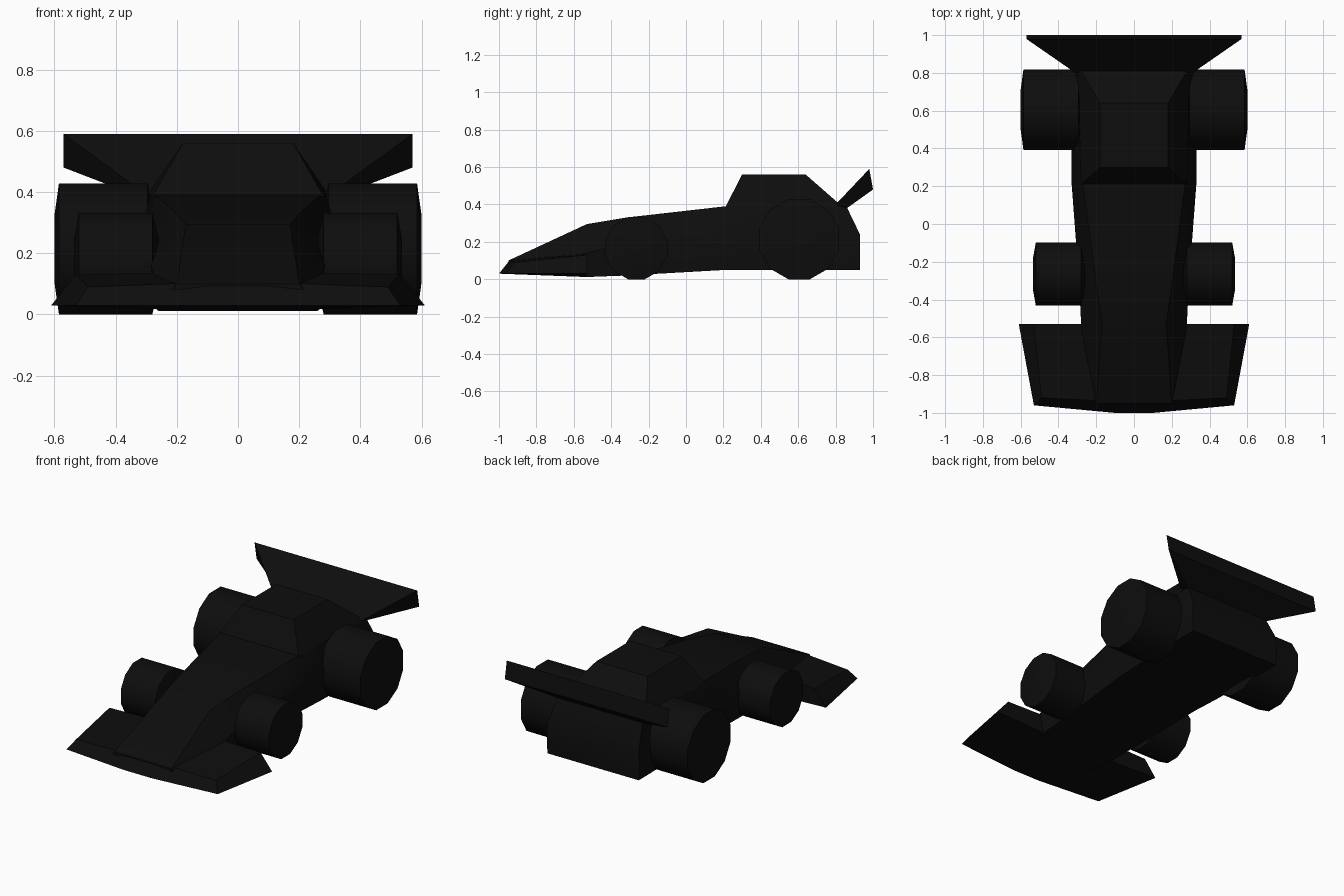
import bpy, bmesh, math

if "Cube" in bpy.data.objects:
    bpy.data.objects.remove(bpy.data.objects["Cube"])

black = bpy.data.materials.new("black_paint")
black.diffuse_color = (0.004, 0.004, 0.004, 1)
black.use_nodes = True
black.node_tree.nodes["Principled BSDF"].inputs["Base Color"].default_value = black.diffuse_color


def loft(name, rings, angle=35):
    """Skin a list of equal-length closed rings and cap both ends."""
    bm = bmesh.new()
    vr = [[bm.verts.new(p) for p in ring] for ring in rings]
    n = len(vr[0])
    for a, b in zip(vr, vr[1:]):
        for i in range(n):
            j = (i + 1) % n
            bm.faces.new((a[i], a[j], b[j], b[i]))
    bm.faces.new(vr[0])
    bm.faces.new(vr[-1])
    bmesh.ops.recalc_face_normals(bm, faces=bm.faces)
    me = bpy.data.meshes.new(name)
    bm.to_mesh(me)
    bm.free()
    ob = bpy.data.objects.new(name, me)
    bpy.context.collection.objects.link(ob)
    me.materials.append(black)
    bpy.ops.object.select_all(action='DESELECT')
    ob.select_set(True)
    bpy.context.view_layer.objects.active = ob
    bpy.ops.object.shade_smooth_by_angle(angle=math.radians(angle))
    return ob


def section(y, zb, zm, zt, wb, wm, wt):
    """Six-sided body cross-section: bottom, waist and top half widths."""
    half = [(wb, zb), (wm, zm), (wt, zt)]
    return [(x, y, z) for x, z in half] + [(-x, y, z) for x, z in reversed(half)]


# Body from nose to tail
loft("body", [section(*s) for s in (
    (-0.95, 0.03, 0.06, 0.10, 0.22, 0.23, 0.20),
    (-0.53, 0.012, 0.14, 0.295, 0.26, 0.28, 0.17),
    (-0.32, 0.02, 0.19, 0.33, 0.27, 0.29, 0.20),
    (0.21, 0.05, 0.24, 0.39, 0.30, 0.33, 0.27),
    (0.40, 0.05, 0.24, 0.39, 0.31, 0.33, 0.285),
    (0.86, 0.05, 0.24, 0.385, 0.32, 0.325, 0.30),
    (0.93, 0.05, 0.14, 0.24, 0.32, 0.325, 0.32),
)])

# Engine cover: tapered block on the rear deck
loft("engine_cover", [
    [(-0.28, 0.21, 0.385), (0.28, 0.21, 0.385), (0.30, 0.84, 0.385), (-0.30, 0.84, 0.385)],
    [(-0.18, 0.30, 0.56), (0.18, 0.30, 0.56), (0.18, 0.64, 0.56), (-0.18, 0.64, 0.56)],
])

# Front wing: profiles from the left tip to the right tip
tip = [(0.53, -0.96, 0.03), (0.49, -0.92, 0.09), (0.53, -0.53, 0.13), (0.61, -0.53, 0.03)]
mid = [(0.1, -1.0, 0.03), (0.1, -0.94, 0.105), (0.1, -0.53, 0.14), (0.1, -0.53, 0.012)]
mirror = lambda ring: [(-x, y, z) for x, y, z in ring]
loft("front_wing", [mirror(tip), mirror(mid), mid, tip])

# Rear wing flaring up and out of the tail
loft("rear_wing", [
    [(-0.31, 0.80, 0.40), (0.31, 0.80, 0.40), (0.31, 0.86, 0.38), (-0.31, 0.86, 0.38)],
    [(-0.57, 0.98, 0.59), (0.57, 0.98, 0.59), (0.57, 1.0, 0.48), (-0.57, 1.0, 0.48)],
])


# Twelve-sided wheels with gently domed sides
def wheel(name, side, x0, x1, y, apothem):
    big = apothem / math.cos(math.pi / 12)
    rings = []
    for x, r in ((x0, 0.5), (x0 + 0.02, 1), (x1 - 0.015, 1), (x1, 0.5)):
        rings.append([(side * x,
                       y + r * big * math.cos(math.radians(15 + 30 * i)),
                       apothem + r * big * math.sin(math.radians(15 + 30 * i)))
                      for i in range(12)])
    loft(name, rings)


for side, label in ((-1, "left"), (1, "right")):
    wheel("front_wheel_" + label, side, 0.26, 0.535, -0.265, 0.166)
    wheel("rear_wheel_" + label, side, 0.275, 0.60, 0.605, 0.214)
